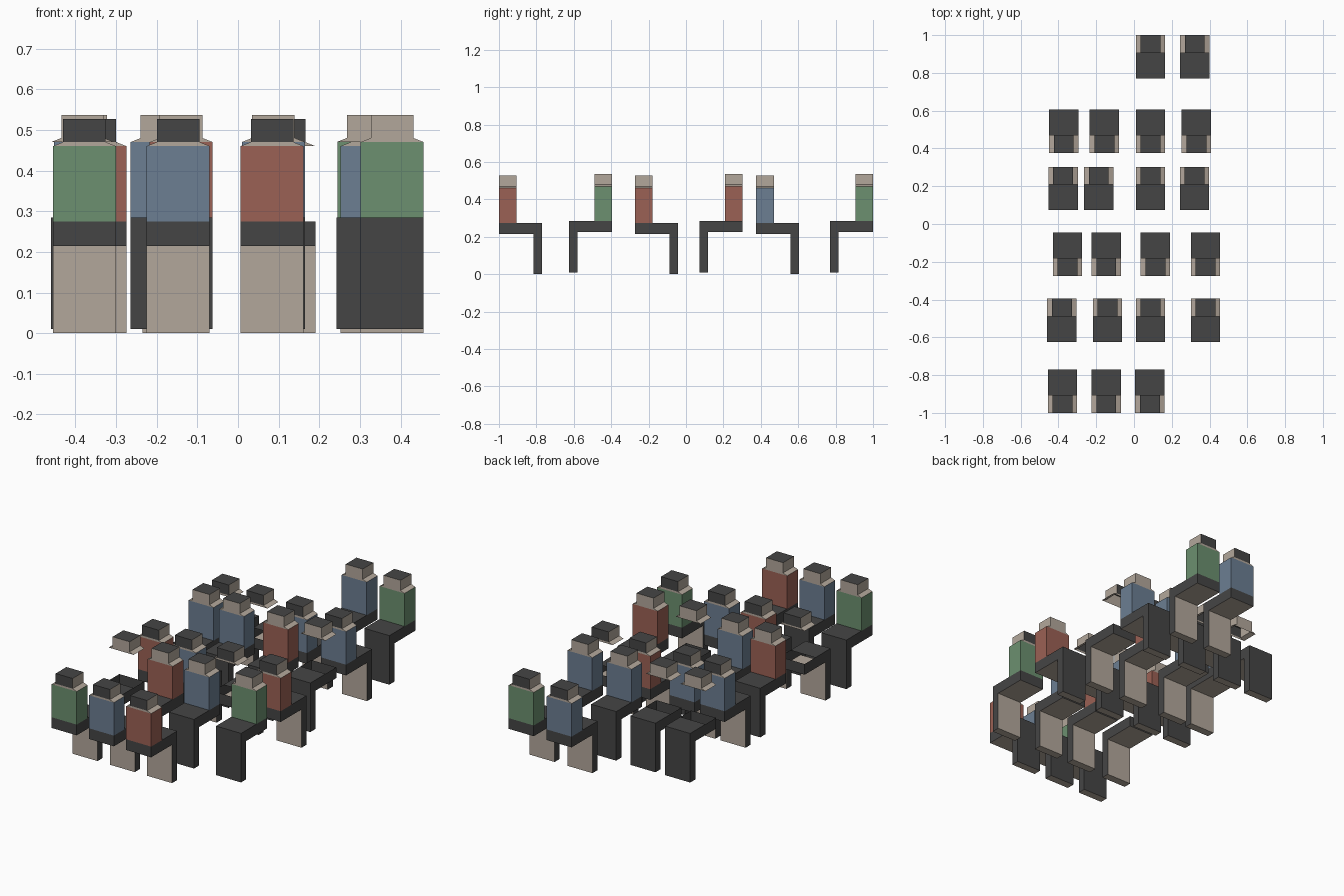
import bpy, bmesh, math

if "Cube" in bpy.data.objects:
    bpy.data.objects.remove(bpy.data.objects["Cube"])


def material(name, rgb):
    m = bpy.data.materials.new(name)
    m.diffuse_color = (*rgb, 1)
    m.use_nodes = True
    m.node_tree.nodes["Principled BSDF"].inputs["Base Color"].default_value = m.diffuse_color
    return m


SKIN = material("beige", (0.45, 0.39, 0.33))
DARK = material("dark_grey", (0.06, 0.06, 0.06))
SHIRT = {
    "r": material("red", (0.33, 0.12, 0.09)),
    "g": material("green", (0.15, 0.28, 0.16)),
    "b": material("blue", (0.15, 0.21, 0.29)),
}

W = 0.0775    # half body width
H = 0.0525    # half head width
D = -0.095    # torso depth, chest side (figures face -y)


def shell(name, mats, faces):
    """Open shell from (material index, corner points) faces."""
    bm = bmesh.new()
    for mi, pts in faces:
        bm.faces.new([bm.verts.new(p) for p in pts]).material_index = mi
    bmesh.ops.remove_doubles(bm, verts=bm.verts, dist=1e-5)
    bmesh.ops.recalc_face_normals(bm, faces=bm.faces)
    me = bpy.data.meshes.new(name)
    bm.to_mesh(me)
    bm.free()
    for m in mats:
        me.materials.append(m)
    return me


def make_legs():
    # L-shaped side profile (y, z), left open under the torso
    prof = [(0, .275), (0, .215), (-.185, .215), (-.185, 0),
            (-.23, 0), (-.23, .275), (D, .275)]
    mats = [1, 0, 0, 0, 1, 1]
    faces = [(m, [(-W, *a), (W, *a), (W, *b), (-W, *b)])
             for m, a, b in zip(mats, prof, prof[1:])]
    faces += [(1, [(x, *p) for p in prof]) for x in (-W, W)]
    return shell("legs", [SKIN, DARK], faces)


def make_torso(key):
    ring = [(-W, 0), (-W, D), (W, D), (W, 0)]
    faces = [(0, [(*a, .275), (*b, .275), (*b, .46), (*a, .46)])
             for a, b in zip(ring, ring[1:] + ring[:1])]
    return shell("torso", [SHIRT[key]], faces)


def make_head():
    # shoulders and head outline (x, z), open below; hair on top and back
    prof = [(-W, .46), (-H, .47), (-H, .527), (H, .527), (H, .47), (W, .46)]
    mats = [0, 0, 1, 0, 0]
    faces = [(m, [(a[0], 0, a[1]), (b[0], 0, b[1]), (b[0], D, b[1]), (a[0], D, a[1])])
             for m, a, b in zip(mats, prof, prof[1:])]
    for y, hair in ((0, 1), (D, 0)):
        faces.append((hair, [(x, y, z) for x, z in prof[1:5]]))
        faces.append((0, [(x, y, z) for x, z in (prof[0], prof[1], prof[4], prof[5])]))
    return shell("head", [SKIN, DARK], faces)


legs, head = make_legs(), make_head()
torsos = {k: make_torso(k) for k in SHIRT}


def place(name, mesh, loc, turn):
    ob = bpy.data.objects.new(name, mesh)
    ob.location = loc
    ob.rotation_euler.z = turn
    bpy.context.collection.objects.link(ob)


# rows: back position y, faces front?, then (x centre, shirt or None)
rows = [
    (1.0, True, [(.087, "b"), (.322, "g")]),
    (.375, False, [(-.372, None), (-.157, None), (.087, "b"), (.33, "b")]),
    (.303, True, [(-.375, "b"), (-.187, "b"), (.087, "r"), (.32, None)]),
    (-.274, False, [(-.352, "r"), (-.147, "b"), (.113, None), (.379, "r")]),
    (-.395, True, [(-.382, None), (-.14, "r"), (.087, "b"), (.379, "g")]),
    (-1.0, False, [(-.378, "g"), (-.147, "b"), (.084, "r")]),
]

for y, front, people in rows:
    for x, shirt in people:
        loc = (x, y, .01 if front else 0)
        turn = 0 if front else math.pi
        place("seated_legs", legs, loc, turn)
        place("head_and_shoulders", head, loc, turn)
        if shirt:
            place("torso", torsos[shirt], loc, turn)
